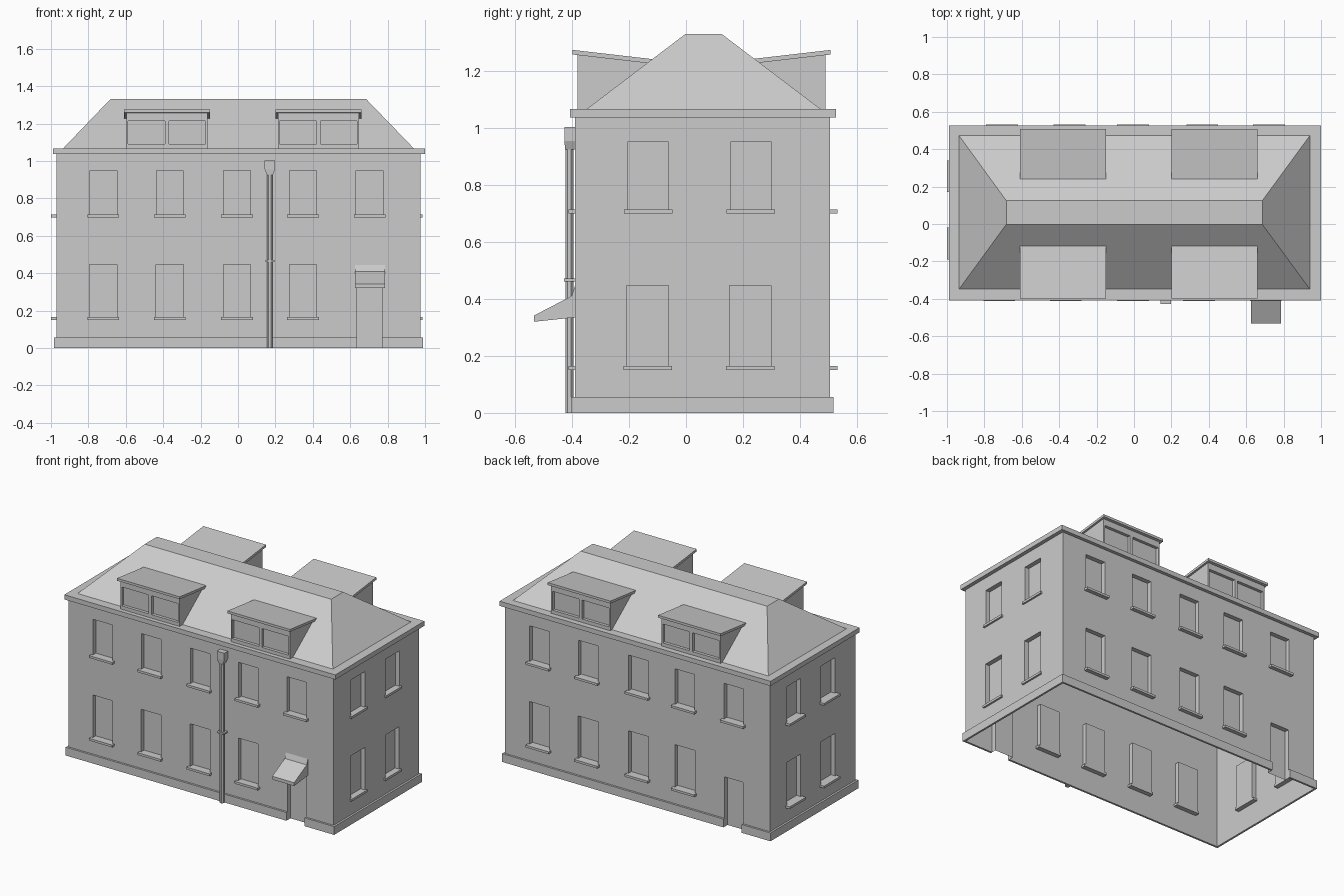
import bpy, bmesh, math

if "Cube" in bpy.data.objects:
    bpy.data.objects.remove(bpy.data.objects["Cube"])

def make(name, verts, faces, recalc=True):
    bm = bmesh.new()
    vs = [bm.verts.new(v) for v in verts]
    for f in faces:
        bm.faces.new([vs[i] for i in f])
    bmesh.ops.remove_doubles(bm, verts=bm.verts, dist=1e-5)
    if recalc:
        bmesh.ops.recalc_face_normals(bm, faces=bm.faces)
    me = bpy.data.meshes.new(name)
    bm.to_mesh(me)
    bm.free()
    ob = bpy.data.objects.new(name, me)
    bpy.context.collection.objects.link(ob)
    return ob

def loft(name, a, b):
    """Solid between two matching closed rings of points."""
    n = len(a)
    faces = [(i, (i + 1) % n, n + (i + 1) % n, n + i) for i in range(n)]
    faces += [tuple(range(n))[::-1], tuple(range(n, 2 * n))]
    return make(name, list(a) + list(b), faces)

def rect(x0, x1, y0, y1, z):
    return [(x0, y0, z), (x1, y0, z), (x1, y1, z), (x0, y1, z)]

def box(name, x0, x1, y0, y1, z0, z1):
    return loft(name, rect(x0, x1, y0, y1, z0), rect(x0, x1, y0, y1, z1))

def prism(name, profile, x0, x1):
    return loft(name, [(x0, y, z) for y, z in profile], [(x1, y, z) for y, z in profile])

def wall(name, place, s0, s1, t0, t1, holes, depth, flip=False):
    """Wall sheet with recessed panels; place(s, t, d) maps to world, d inward."""
    S = sorted({s0, s1, *[v for h in holes for v in h[:2]]})
    T = sorted({t0, t1, *[v for h in holes for v in h[2:]]})
    def dep(i, j):
        if not (0 <= i < len(S) - 1 and 0 <= j < len(T) - 1):
            return 0
        s, t = (S[i] + S[i + 1]) / 2, (T[j] + T[j + 1]) / 2
        return depth if any(a < s < b and c < t < d for a, b, c, d in holes) else 0
    verts, faces = [], []
    def quad(*pts):
        n = len(verts)
        verts.extend(place(*p) for p in pts)
        faces.append((n + 3, n + 2, n + 1, n) if flip else (n, n + 1, n + 2, n + 3))
    for i in range(len(S) - 1):
        for j in range(len(T) - 1):
            a, b, c, e = S[i], S[i + 1], T[j], T[j + 1]
            d, dl, db = dep(i, j), dep(i - 1, j), dep(i, j - 1)
            quad((a, c, d), (b, c, d), (b, e, d), (a, e, d))
            if dl != d:
                quad((a, c, dl), (a, c, d), (a, e, d), (a, e, dl))
            if db != d and j > 0:
                quad((a, c, db), (b, c, db), (b, c, d), (a, c, d))
    return make(name, verts, faces, recalc=False)

# Overall wall planes
X0, X1, Y0, Y1 = -0.97, 0.975, -0.39, 0.505
TOP, REC = 1.036, 0.03

def facade(name, place, s0, s1, upper, lower, doors, out, flip):
    holes = [(c - .072, c + .072, .71, .95) for c in upper]
    holes += [(c - .073, c + .073, .165, .447) for c in lower]
    holes += [(c - .067, c + .067, 0, .33) for c in doors]
    wall(name + "_wall", place, s0, s1, 0, TOP, holes, REC, flip)
    # window sills
    for cs, z in ((upper, .699), (lower, .15)):
        for c in cs:
            ring = lambda t: [place(c - .085, t, -out), place(c + .085, t, -out),
                              place(c + .085, t, REC), place(c - .085, t, REC)]
            loft(name + "_window_sill", ring(z), ring(z + .015))

fx = [-.72, -.365, -.005, .348, .704]
bx = [-.705, -.345, -.005, .365, .722]
facade("front", lambda s, t, d: (s, Y0 + d, t), X0, X1, fx, fx[:4], [.704], .022, False)
facade("back", lambda s, t, d: (s, Y1 - d, t), X0, X1, bx, bx[1:], [-.705], .026, True)
facade("right", lambda s, t, d: (X1 - d, s, t), Y0, Y1, [-.133, .228], [-.135, .225], [], .012, False)
facade("left", lambda s, t, d: (X0 + d, s, t), Y0, Y1, [-.105, .255], [-.105, .255], [], .03, True)

# Plinth, broken at the two doors
P, H = .013, .055
for a, b in ((X0 - P, .637), (.771, X1 + P)):
    box("front_plinth", a, b, Y0 - P, Y0, 0, H)
for a, b in ((X0 - P, -.772), (-.638, X1 + P)):
    box("back_plinth", a, b, Y1, Y1 + P, 0, H)
box("right_plinth", X1, X1 + P, Y0, Y1, 0, H)
box("left_plinth", X0 - P, X0, Y0, Y1, 0, H)

# Cornice and hipped roof with flat ridge
box("cornice", -.99, 1.0, -.408, .527, 1.036, 1.067)
loft("main_roof", rect(-.935, .94, -.348, .472, 1.067), rect(-.683, .686, -.002, .125, 1.33))

# Dormers: front pair and mirrored back pair
for side, my in (("front", lambda y: y), ("back", lambda y: .11 - y)):
    for c in (-.38, .43):
        a, b, yf = c - .217, c + .217, -.38
        panes = [(c - .207, c - .011, 1.09, 1.215), (c + .011, c + .207, 1.09, 1.215)]
        wall(side + "_dormer_face", lambda s, t, d: (s, my(yf + d), t),
             a, b, 1.067, 1.26, panes, .02, side == "back")
        cheek = [(yf, 1.067), (yf, 1.258), (-.12, 1.23), (-.33, 1.067)]
        for x in (a, b):
            make(side + "_dormer_cheek", [(x, my(y), z) for y, z in cheek],
                 [(0, 1, 2, 3) if (x == b) == (side == "back") else (3, 2, 1, 0)], False)
        slab = [(-.398, 1.258), (-.398, 1.274), (-.112, 1.241), (-.112, 1.225)]
        prism(side + "_dormer_roof", [(my(y), z) for y, z in slab], c - .23, c + .23)

# Entrance canopy
prism("door_canopy", [(Y0, .445), (-.402, .41), (-.533, .342), (-.533, .32), (Y0, .335)], .625, .786)

# Downpipe with hopper and bracket
def octagon(r, z):
    return [(.17 + r * math.cos(math.pi * (k + .5) / 4),
             -.409 + r * math.sin(math.pi * (k + .5) / 4), z) for k in range(8)]
loft("downpipe", octagon(.016, 0), octagon(.016, .935))
box("pipe_bracket", .146, .195, -.428, Y0, .461, .471)
box("pipe_hopper", .143, .198, -.427, Y0, .955, 1.003)
loft("hopper_taper", rect(.155, .186, -.424, Y0, .925), rect(.143, .198, -.427, Y0, .955))
